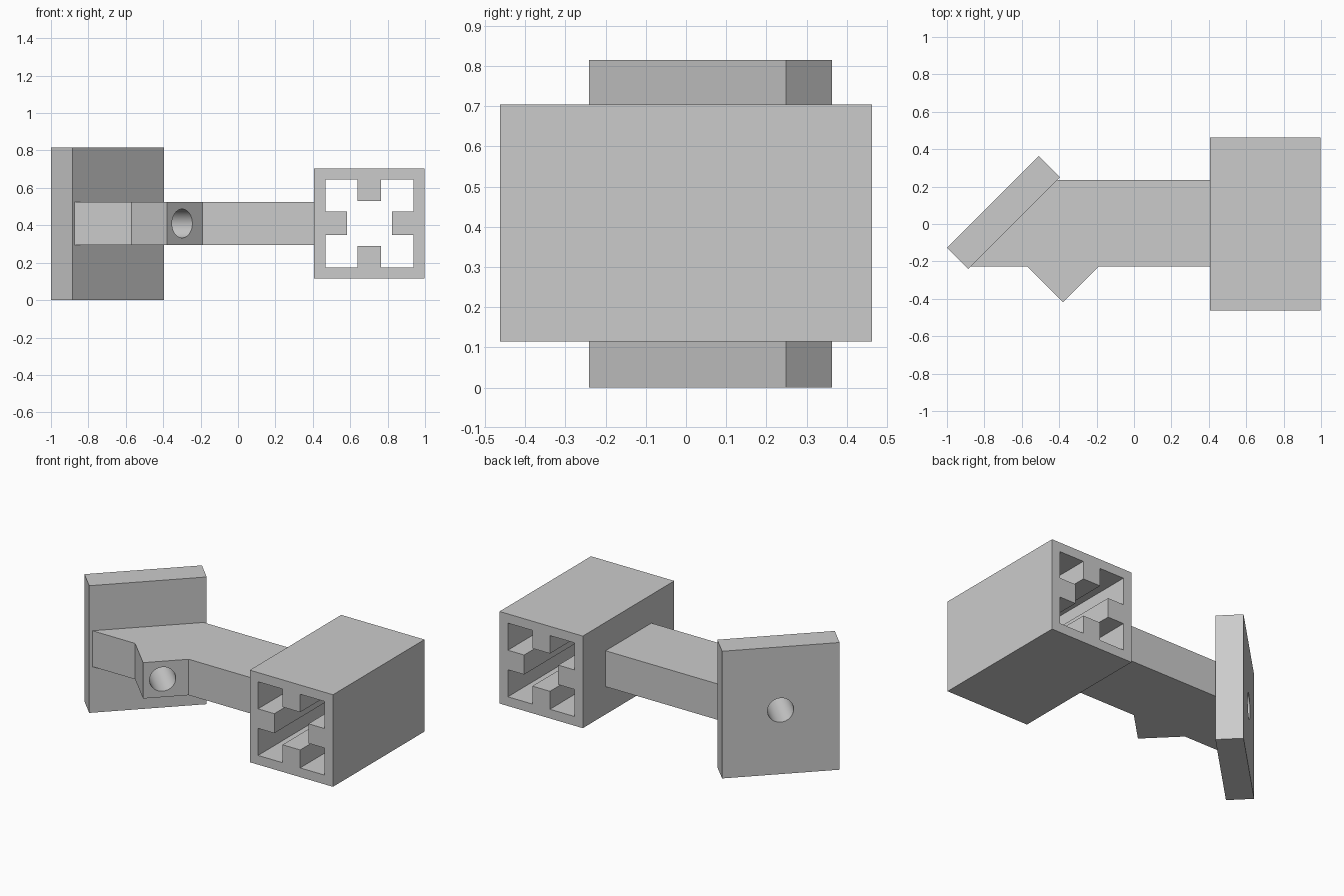
import bpy, bmesh, math
from mathutils import Matrix, Vector

old = bpy.data.objects.get("Cube")
if old:
    bpy.data.objects.remove(old, do_unlink=True)

grey = bpy.data.materials.new("light grey")
grey.use_nodes = True
grey.diffuse_color = (0.6, 0.6, 0.6, 1)
grey.node_tree.nodes["Principled BSDF"].inputs["Base Color"].default_value = (0.6, 0.6, 0.6, 1)

MID_Z = 0.41
HOLE_R = 0.077


def link(name, bm):
    bmesh.ops.recalc_face_normals(bm, faces=bm.faces)
    mesh = bpy.data.meshes.new(name)
    bm.to_mesh(mesh)
    bm.free()
    mesh.materials.append(grey)
    obj = bpy.data.objects.new(name, mesh)
    bpy.context.collection.objects.link(obj)
    return obj


def prism(name, outline, low, high, matrix=Matrix()):
    """Extrude a flat outline from low to high, then place it."""
    bm = bmesh.new()
    face = bm.faces.new([bm.verts.new((a, b, low)) for a, b in outline])
    out = bmesh.ops.extrude_face_region(bm, geom=[face])
    moved = [v for v in out["geom"] if isinstance(v, bmesh.types.BMVert)]
    bmesh.ops.translate(bm, verts=moved, vec=(0, 0, high - low))
    bm.transform(matrix)
    return link(name, bm)


def rod(start, end):
    """Round cutter between two points."""
    start, end = Vector(start), Vector(end)
    axis = end - start
    bm = bmesh.new()
    bmesh.ops.create_cone(bm, cap_ends=True, segments=64, radius1=HOLE_R,
                          radius2=HOLE_R, depth=axis.length)
    turn = axis.to_track_quat("Z", "Y").to_matrix().to_4x4()
    bm.transform(Matrix.Translation((start + end) / 2) @ turn)
    return link("hole_cutter", bm)


def cut(obj, cutter):
    cutter.hide_render = True
    mod = obj.modifiers.new("cut", "BOOLEAN")
    mod.operation = "DIFFERENCE"
    mod.solver = "EXACT"
    mod.object = cutter
    bpy.ops.object.select_all(action="DESELECT")
    bpy.context.view_layer.objects.active = obj
    obj.select_set(True)
    bpy.ops.object.modifier_apply(modifier=mod.name)
    bpy.data.objects.remove(cutter, do_unlink=True)
    bpy.ops.object.shade_smooth_by_angle(angle=math.radians(30))


# Square sleeve with a rib in the middle of each inner wall
upright = Matrix.Translation((0.7025, 0, MID_Z)) @ Matrix.Rotation(math.pi / 2, 4, "X")
h = 0.295
sleeve = prism("sleeve", [(-h, -h), (h, -h), (h, h), (-h, h)], -0.463, 0.463, upright)

wall, rib, tip = 0.236, 0.0625, 0.121
corner = [(tip, rib), (wall, rib), (wall, wall), (rib, wall), (rib, tip)]
opening = []
for quarter in range(4):
    turn = Matrix.Rotation(quarter * math.pi / 2, 2)
    opening += [tuple(turn @ Vector(p)) for p in corner]
cut(sleeve, prism("opening_cutter", opening, -0.6, 0.6, upright))

# Side hole through the outer wall and its rib
cut(sleeve, rod((0.72, 0, MID_Z), (1.1, 0, MID_Z)))

# Arm with a slanted end and a pointed boss on its front
arm = prism("arm", [(0.405, -0.228), (0.405, 0.236), (-0.409, 0.236), (-0.873, -0.228),
                    (-0.57, -0.228), (-0.38, -0.418), (-0.19, -0.228)], 0.295, 0.525)

# Diagonal mounting plate
plate = prism("mounting_plate", [(-0.51, 0.363), (-0.396, 0.249),
                                 (-0.886, -0.241), (-1, -0.127)], 0, 0.815)

# Diagonal bolt hole through boss, arm and plate
for part in (arm, plate):
    cut(part, rod((-0.15, -0.485, MID_Z), (-0.95, 0.315, MID_Z)))
